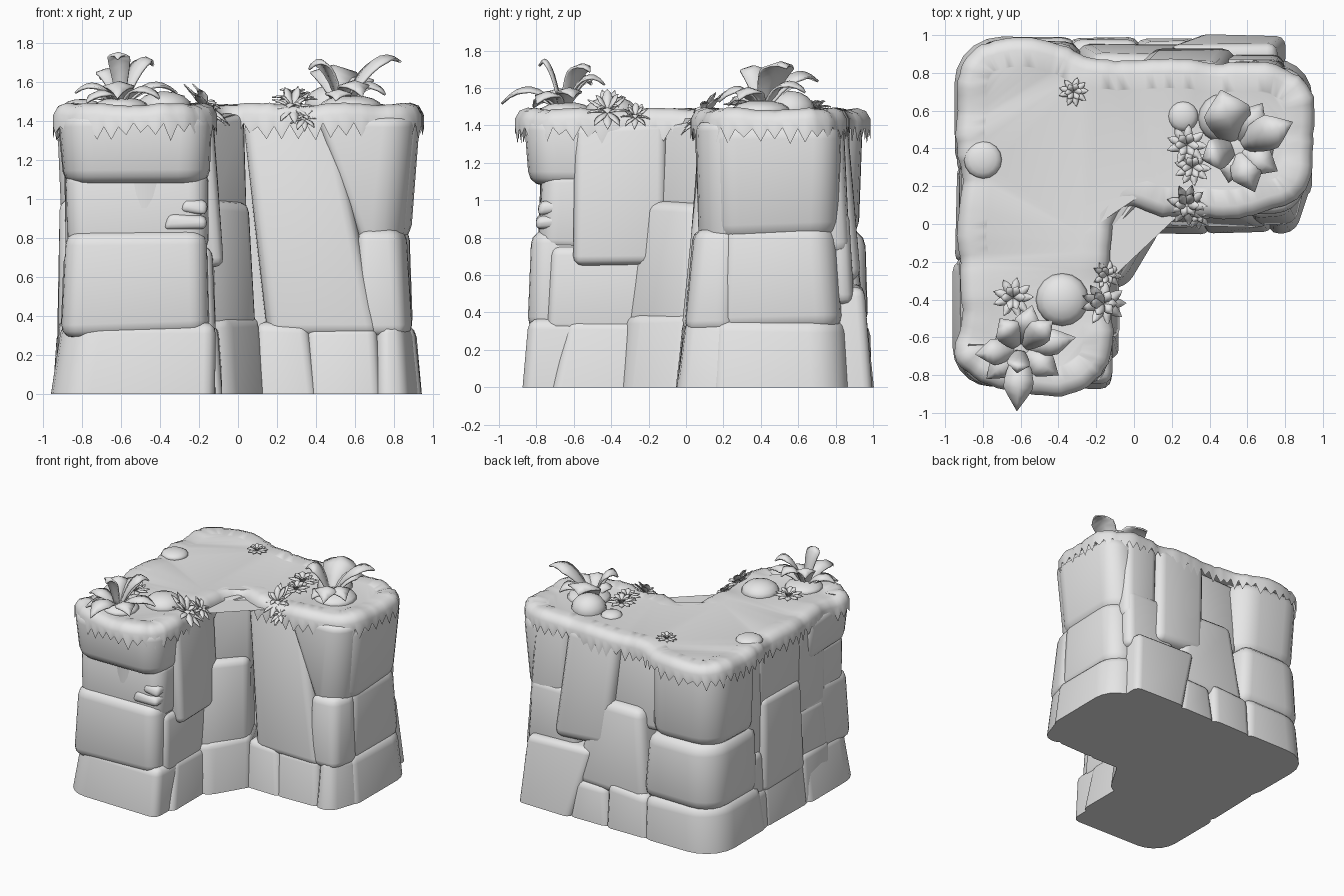
import bpy, bmesh, math, random
from mathutils import Vector

if "Cube" in bpy.data.objects:
    bpy.data.objects.remove(bpy.data.objects["Cube"])

random.seed(7)
stone = bpy.data.materials.new("pale_grey")
stone.diffuse_color = (0.8, 0.8, 0.8, 1)
stone.use_nodes = True
stone.node_tree.nodes["Principled BSDF"].inputs["Base Color"].default_value = stone.diffuse_color


def finish(name, bm, angle=40, thickness=0):
    bmesh.ops.recalc_face_normals(bm, faces=bm.faces)
    me = bpy.data.meshes.new(name)
    bm.to_mesh(me)
    bm.free()
    me.materials.append(stone)
    me.shade_smooth()
    me.set_sharp_from_angle(angle=math.radians(angle))
    ob = bpy.data.objects.new(name, me)
    bpy.context.collection.objects.link(ob)
    if thickness:
        ob.modifiers.new("thickness", 'SOLIDIFY').thickness = thickness
    return ob


def rock(name, z0, z1, bottom, top, bevel=0.07, corners=(), radius=0.2):
    """Rounded block between two rectangles (x0, x1, y0, y1) or two four-point plans.
    Listed corners (0 = x0y0, counter-clockwise) get a wide vertical rounding."""
    bm = bmesh.new()
    rings = []
    for z, plan in ((z0, bottom), (z1, top)):
        if not isinstance(plan[0], tuple):
            x0, x1, y0, y1 = plan
            plan = ((x0, y0), (x1, y0), (x1, y1), (x0, y1))
        ring = []
        for x, y in plan:
            j = [random.uniform(-0.01, 0.01) for _ in range(3)]
            ring.append(bm.verts.new((x + j[0], y + j[1], z + (j[2] * 2 if z > 0 else 0))))
        rings.append(ring)
    lo, hi = rings
    bm.faces.new(lo[::-1])
    bm.faces.new(hi)
    for i in range(4):
        k = (i + 1) % 4
        bm.faces.new((lo[i], lo[k], hi[k], hi[i]))
    if corners:
        posts = [e for e in bm.edges for c in corners if set(e.verts) == {lo[c], hi[c]}]
        bmesh.ops.bevel(bm, geom=posts, offset=radius, segments=5, profile=0.5,
                        affect='EDGES', clamp_overlap=True)
    bm.normal_update()
    edges = [e for e in bm.edges if e.calc_face_angle(0) > 0.7
             and (z0 > 0 or max(v.co.z for v in e.verts) > 0.01)]
    bmesh.ops.bevel(bm, geom=edges, offset=bevel, segments=3, profile=0.5,
                    affect='EDGES', clamp_overlap=True)
    return finish(name, bm)


# L-shaped outline of the plateau, counter-clockwise
CTRL = [Vector(p) for p in (
    (-.88, -.78), (-.72, -.86), (-.5, -.91), (-.28, -.87), (-.14, -.74), (-.12, -.45),
    (-.14, -.2), (-.1, .02), (0, .1), (.15, .05), (.4, .03), (.7, .07), (.88, .16),
    (.95, .4), (.93, .7), (.78, .83), (.5, .85), (.1, .87), (-.2, .86), (-.38, .95),
    (-.7, .98), (-.88, .88), (-.94, .6), (-.91, .2), (-.93, -.1), (-.9, -.45), (-.95, -.65))]


def outline(spacing):
    n, dense = len(CTRL), []
    for i in range(n):
        a, b, c, d = (CTRL[(i + k) % n] for k in (-1, 0, 1, 2))
        steps = max(2, round((c - b).length / spacing / 2) * 2)
        for s in range(steps):
            t = s / steps
            dense.append(0.5 * (2 * b + (c - a) * t + (2 * a - 5 * b + 4 * c - d) * t * t
                                + (3 * b - a - 3 * c + d) * t ** 3))
    normals = []
    for i in range(len(dense)):
        t = (dense[(i + 1) % len(dense)] - dense[i - 1]).normalized()
        normals.append(Vector((t.y, -t.x)))
    return dense, normals


def loft(bm, rings, caps):
    rings = [[bm.verts.new(p) for p in r] for r in rings]
    n = len(rings[0])
    for a, b in zip(rings, rings[1:]):
        for i in range(n):
            k = (i + 1) % n
            bm.faces.new((a[i], a[k], b[k], b[i]))
    faces = [bm.faces.new(rings[i]) for i in caps]
    bmesh.ops.triangulate(bm, faces=faces)


pts, nrm = outline(0.036)
N = len(pts)

# Cliff core
bm = bmesh.new()
loft(bm, [[(*(p - n * 0.13), z) for p, n in zip(pts, nrm)] for z in (0, 0.7, 1.42)], (0, -1))
finish("cliff_core", bm)

# Turf cap with soft rim and jagged hanging edge
wave = [0.012 * math.sin(i * 0.55) + random.uniform(-0.008, 0.008) for i in range(N)]
rings = []
for off, z in ((-.15, 1.478), (-.065, 1.488), (-.02, 1.472), (.004, 1.43)):
    rings.append([(*(p + n * (off + w * 0.6)), z + w * 0.5) for p, n, w in zip(pts, nrm, wave)])
rings.append([(*(p + n * (.004 + wave[i] * .6)),
               random.uniform(1.365, 1.395) if i % 2 else random.uniform(1.295, 1.35))
              for i, (p, n) in enumerate(zip(pts, nrm))])
bm = bmesh.new()
loft(bm, rings, (0,))
finish("turf_cap", bm, 50)

# Front arm: stacked layers
rock("front_base", 0, .37, ((-.96, -.85), (-.11, -.87), (-.11, -.2), (-.96, -.2)),
     ((-.91, -.83), (-.12, -.84), (-.12, -.2), (-.91, -.2)), .06, (0,), .2)
rock("front_middle", .3, .84, (-.91, -.14, -.84, -.2), (-.88, -.16, -.82, -.2), .07, (0, 1), .1)
rock("front_waist", .74, 1.14, (-.87, -.15, -.79, -.2), (-.88, -.15, -.77, -.2), .05, (0, 1), .1)
rock("front_upper", 1.07, 1.43, (-.9, -.15, -.83, -.25), (-.92, -.14, -.87, -.25), .07, (0, 1), .16)
rock("front_ledge", .84, .92, (-.38, -.16, -.81, -.6), (-.36, -.16, -.79, -.6), .03)
rock("front_ledge_small", .93, 1, (-.3, -.16, -.8, -.6), (-.27, -.16, -.78, -.6), .03)

# Inner wall of the front arm and the diagonal inside corner
rock("inner_base", 0, .36, (-.5, -.08, -.72, .1), (-.5, -.1, -.64, .1), .05)
rock("inner_middle", .3, .76, (-.5, -.11, -.74, .1), (-.5, -.13, -.72, .1), .05)
rock("inner_slab", .66, 1.42, (-.5, -.08, -.6, -.1), (-.5, -.13, -.6, -.1), .05)
rock("corner_base", 0, .4, ((-.4, -.4), (-.03, -.32), (.13, -.03), (.1, .5)),
     ((-.3, -.4), (-.06, -.28), (.11, 0), (-.1, .4)), .05)
rock("corner_pillar", .3, .99, ((-.3, -.4), (-.07, -.28), (.1, 0), (-.1, .4)),
     ((-.3, -.3), (-.1, -.2), (.06, .05), (-.1, .4)), .05)
rock("corner_recess", .85, 1.43, ((-.3, -.3), (-.13, -.16), (.05, .1), (-.1, .4)),
     ((-.3, -.3), (-.15, -.1), (.04, .12), (-.1, .4)), .04)

# Front face of the right arm
rock("arm_base_left", 0, .37, (.09, .4, -.05, .4), (.1, .36, -.01, .4), .05)
rock("arm_base_middle", 0, .36, (.36, .74, -.05, .4), (.34, .72, -.01, .4), .05)
rock("arm_base_right", 0, .37, ((.7, -.05), (.86, -.04), (.95, .22), (.7, .5)),
     ((.7, 0), (.83, 0), (.91, .22), (.7, .5)), .06)
rock("leaning_slab", .28, 1.42, (.15, .73, -.02, .4), (.03, .5, .08, .4), .06)
rock("arm_lower", .3, .83, ((.62, -.01), (.85, 0), (.9, .22), (.62, .5)),
     ((.62, .04), (.83, .05), (.88, .24), (.62, .5)), .06)
rock("arm_bulge", .78, 1.43, (.64, .85, .07, .6), (.4, .91, .05, .6), .09, (1,), .16)

# Right end
rock("end_base", 0, .37, (.5, .95, .14, .88), (.5, .91, .16, .85), .07, (2,), .2)
rock("end_middle", .3, .86, (.5, .9, .16, .84), (.5, .88, .2, .8), .08, (2,), .14)
rock("end_upper", .78, 1.43, (.5, .88, .15, .82), (.5, .93, .11, .83), .09, (1, 2), .15)

# Back wall
rock("back_base_a", 0, .54, (.34, .8, .6, 1), (.18, .76, .6, .95), .05)
rock("back_base_b", 0, .3, (.01, .36, .6, .99), (.03, .32, .6, .97), .06)
rock("back_base_c", 0, .34, (-.36, .04, .6, .99), (-.33, .02, .6, .97), .06)
rock("back_middle_a", .45, .95, (.34, .8, .5, .9), (.36, .78, .5, .87), .06)
rock("back_middle_b", .25, .95, (-.32, .36, .5, .96), (-.22, .2, .5, .9))
rock("back_upper_a", .7, 1.43, (.48, .8, .5, .87), (.46, .78, .5, .84))
rock("back_upper_b", .58, 1.43, (.08, .54, .5, .94), (.0, .46, .5, .86))
rock("back_upper_c", .8, 1.42, (-.34, .1, .5, .84), (-.36, .1, .5, .8), .05)

# Rounded back corner stack
rock("back_corner_base", 0, .36, (-.95, -.3, .3, 1), (-.92, -.3, .35, .98), .08, (3,), .25)
rock("back_corner_middle", .3, .86, (-.92, -.27, .35, .97), (-.9, -.3, .35, .95), .09, (3,), .22)
rock("back_corner_upper", .8, 1.43, (-.9, -.26, .4, .92), (-.92, -.28, .4, .95), .09, (2, 3), .2)

# Left wall: tall slabs of varied height
for i, (y0, y1, split, out) in enumerate(((.26, .46, .62, -.91), (-.2, .32, 1, -.93),
                                          (-.52, -.16, .74, -.91))):
    rock(f"left_base_{i}", 0, .3 + .05 * i, (-.94, -.5, y0, y1), (-.92, -.5, y0, y1), .05)
    rock(f"left_slab_{i}", .25, split, (out, -.5, y0, y1), (out + .02, -.5, y0 + .03, y1), .05)
    rock(f"left_upper_{i}", split - .08, 1.42, (-.88, -.5, y0, y1), (-.89, -.5, y0, y1 + .03), .05)


def leaf(bm, base, peak, tip, width, steps=8):
    """Arched leaf, folded slightly along its middle."""
    a, b, c = Vector(base), Vector(peak), Vector(tip)
    flat = Vector((c.x - a.x, c.y - a.y, 0)).normalized()
    side = Vector((-flat.y, flat.x, 0))
    rows = []
    for s in range(steps + 1):
        t = s / steps
        p = a * (1 - t) ** 2 + b * 2 * t * (1 - t) + c * t * t
        w = width / 2 * (.25 + .75 * math.sin(math.pi * t * .8)) * min(1, (1 - t) * 2.6 + .01) ** .8
        rows.append([bm.verts.new(p + side * w * k + Vector((0, 0, -.3 * w * abs(k))))
                     for k in (-1, 0, 1)])
    for r, q in zip(rows, rows[1:]):
        for k in (0, 1):
            bm.faces.new((r[k], r[k + 1], q[k + 1], q[k]))


def big_plant(name, x, y, leaves):
    bm = bmesh.new()
    for tx, ty, peak, tip, w in leaves:
        leaf(bm, (x, y, 1.47), (x + (tx - x) * .5, y + (ty - y) * .5, peak), (tx, ty, tip), w)
    finish(name, bm, 60, .012)


# Large broad-leaved plants: tip x, tip y, peak height, tip height, width
big_plant("front_plant", -.6, -.66, (
    (-.62, -.99, 1.72, 1.52, .16), (-.84, -.69, 1.68, 1.55, .14), (-.78, -.82, 1.64, 1.5, .14),
    (-.31, -.6, 1.69, 1.55, .14), (-.4, -.8, 1.67, 1.52, .15), (-.54, -.43, 1.78, 1.62, .14),
    (-.71, -.5, 1.78, 1.62, .15), (-.43, -.51, 1.84, 1.69, .14), (-.62, -.79, 1.86, 1.72, .12)))
big_plant("right_plant", .54, .41, (
    (.84, .54, 1.84, 1.71, .19), (.46, .71, 1.8, 1.64, .25), (.68, .64, 1.74, 1.58, .17),
    (.64, .17, 1.72, 1.53, .17), (.76, .28, 1.7, 1.54, .16), (.36, .34, 1.84, 1.67, .17),
    (.5, .22, 1.64, 1.51, .14)))


def tuft(name, x, y, z, r, tilt=(0, 0)):
    """Star-shaped spiky tuft, leaning along tilt."""
    bm = bmesh.new()
    for count, reach, rise in ((9, 1, .15), (6, .6, .5)):
        for i in range(count):
            a = math.tau * (i + random.uniform(-.2, .2)) / count
            dx, dy = reach * r * math.cos(a), reach * r * math.sin(a)
            drop = -.9 * (dx * tilt[0] + dy * tilt[1])
            leaf(bm, (x, y, z), (x + dx * .5, y + dy * .5, z + rise * r + drop * .4 + .02),
                 (x + dx, y + dy, z + rise * r + drop), r * .48, 4)
    finish(name, bm, 60, .006)


for i, args in enumerate((
        (-.64, -.39, 1.5, .11), (-.16, -.42, 1.47, .12, (1, 0)), (-.14, -.27, 1.44, .08, (1, 0)),
        (.28, .42, 1.51, .11), (.31, .3, 1.5, .1), (.28, .1, 1.47, .11, (0, -1)),
        (.34, .05, 1.41, .08, (0, -1)), (-.32, .7, 1.49, .08))):
    tuft(f"spiky_tuft_{i}", *args)

# Low rounded mounds on the turf
for i, (x, y, r, h) in enumerate(((.26, .57, .08, .04), (.47, .56, .13, .11), (-.8, .34, .1, .04),
                                  (-.38, -.4, .14, .08), (-.6, -.64, .14, .05), (.58, .4, .16, .06))):
    bm = bmesh.new()
    bmesh.ops.create_uvsphere(bm, u_segments=16, v_segments=8, radius=1)
    for v in bm.verts:
        v.co = (x + v.co.x * r, y + v.co.y * r, 1.475 + v.co.z * h)
    finish(f"mound_{i}", bm, 60)
